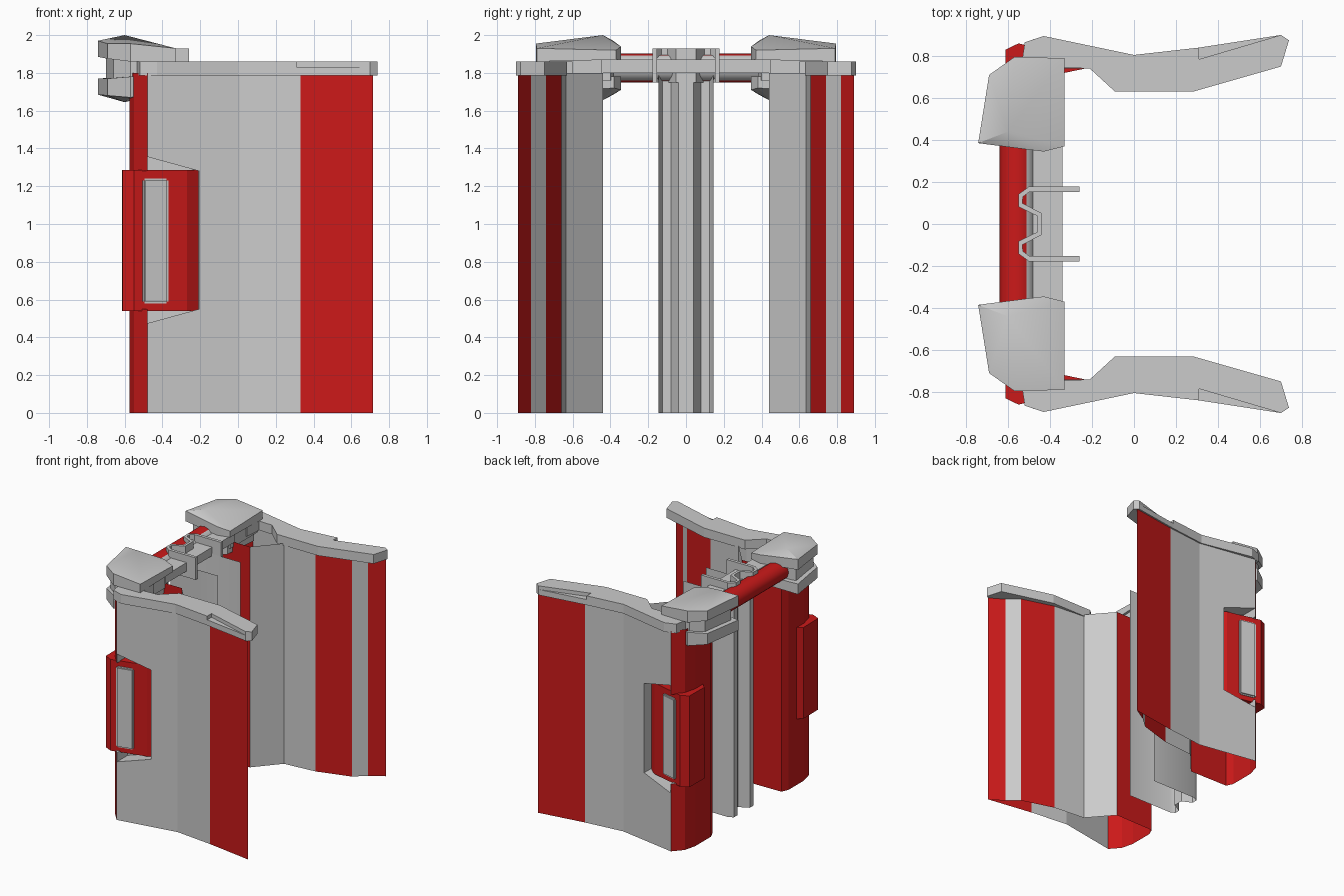
import bpy, bmesh, math

if "Cube" in bpy.data.objects:
    bpy.data.objects.remove(bpy.data.objects["Cube"])

red = bpy.data.materials.new("red")
red.diffuse_color = (0.6, 0.01, 0.01, 1)
red.use_nodes = True
red.node_tree.nodes["Principled BSDF"].inputs["Base Color"].default_value = red.diffuse_color
grey = bpy.data.materials.new("grey")
grey.diffuse_color = (0.6, 0.6, 0.6, 1)
grey.use_nodes = True
grey.node_tree.nodes["Principled BSDF"].inputs["Base Color"].default_value = grey.diffuse_color


def mirror_y(ob):
    md = ob.modifiers.new("mirror", 'MIRROR')
    md.use_axis = (False, True, False)


def finish(name, bm, mirror=False, mats=(), smooth=0, recalc=True):
    if recalc:
        bmesh.ops.recalc_face_normals(bm, faces=bm.faces)
    me = bpy.data.meshes.new(name)
    bm.to_mesh(me)
    bm.free()
    ob = bpy.data.objects.new(name, me)
    bpy.context.collection.objects.link(ob)
    for m in mats:
        me.materials.append(m)
    if smooth:
        bpy.ops.object.select_all(action='DESELECT')
        bpy.context.view_layer.objects.active = ob
        ob.select_set(True)
        bpy.ops.object.shade_smooth_by_angle(angle=math.radians(smooth))
    if mirror:
        mirror_y(ob)
    return ob


def prism(name, pts, z0, z1, mirror=False, mats=(), red_sides=(), peak=None, smooth=0):
    """Upright prism; z0/z1 may be per-point lists; peak makes a pointed cap."""
    n = len(pts)
    z0 = z0 if isinstance(z0, list) else [z0] * n
    z1 = z1 if isinstance(z1, list) else [z1] * n
    bm = bmesh.new()
    lo = [bm.verts.new((x, y, z)) for (x, y), z in zip(pts, z0)]
    hi = [bm.verts.new((x, y, z)) for (x, y), z in zip(pts, z1)]
    bm.faces.new(lo)
    for i in range(n):
        j = (i + 1) % n
        f = bm.faces.new((lo[i], lo[j], hi[j], hi[i]))
        f.material_index = 1 if i in red_sides else 0
    if peak:
        p = bm.verts.new(peak)
        for i in range(n):
            bm.faces.new((hi[i], hi[(i + 1) % n], p))
    else:
        bm.faces.new(hi)
    return finish(name, bm, mirror, mats, smooth)


def sheet(name, path, z0, z1, smooth=0):
    """Thin upright sheet along an open path."""
    bm = bmesh.new()
    lo = [bm.verts.new((x, y, z0)) for x, y in path]
    hi = [bm.verts.new((x, y, z1)) for x, y in path]
    for i in range(len(path) - 1):
        bm.faces.new((lo[i + 1], lo[i], hi[i], hi[i + 1]))
    return finish(name, bm, smooth=smooth, recalc=False)


def strip(path, t):
    """Closed outline of a band of thickness t that follows the path."""
    left, right = [], []
    for i, (x, y) in enumerate(path):
        a, b = path[max(i - 1, 0)], path[min(i + 1, len(path) - 1)]
        d = math.hypot(b[0] - a[0], b[1] - a[1])
        nx, ny = -(b[1] - a[1]) / d * t / 2, (b[0] - a[0]) / d * t / 2
        left.append((x + nx, y + ny))
        right.append((x - nx, y - ny))
    return left + right[::-1]


# hollow side walls wrapping round the rear corners
wall_pts = [(0.715, -0.89), (0.33, -0.83), (0.01, -0.795), (-0.48, -0.88),
            (-0.55, -0.80), (-0.575, -0.70), (-0.575, -0.50), (-0.55, -0.445),
            (-0.20, -0.44), (-0.03, -0.635), (0.24, -0.66), (0.51, -0.74), (0.60, -0.82)]
wall = prism("side_wall", wall_pts, 0, 1.80, mats=(grey, red),
             red_sides=(0, 3, 4, 5, 6, 7, 10, 12))

# recess behind the handle
bm = bmesh.new()
outline = [(-0.205, 0.55), (-0.205, 1.28), (-0.478, 1.355), (-0.478, 1.28),
           (-0.70, 1.28), (-0.70, 0.55), (-0.478, 0.55), (-0.478, 0.475)]
f = bm.faces.new([bm.verts.new((x, -1.0, z)) for x, z in outline])
ext = bmesh.ops.extrude_face_region(bm, geom=[f])
for v in ext["geom"]:
    if isinstance(v, bmesh.types.BMVert):
        v.co.y = -0.74
cutter = finish("recess_cutter", bm)
cutter.hide_render = True
md = wall.modifiers.new("recess", 'BOOLEAN')
md.object = cutter
md.operation = 'DIFFERENCE'
md.solver = 'EXACT'
bpy.context.view_layer.objects.active = wall
bpy.ops.object.modifier_apply(modifier="recess")
bpy.data.objects.remove(cutter)

# the wall shells are open at top and bottom
bm = bmesh.new()
bm.from_mesh(wall.data)
ends = [f for f in bm.faces if all(v.co.z < 0.001 for v in f.verts) or all(v.co.z > 1.799 for v in f.verts)]
bmesh.ops.delete(bm, geom=ends, context='FACES')
bm.to_mesh(wall.data)
bm.free()
mirror_y(wall)

# top rims: full lower layer, upper layer with the outer front corner cut away
rear = [(-0.43, -0.895), (-0.52, -0.865), (-0.56, -0.60), (-0.34, -0.60),
        (-0.33, -0.745), (-0.21, -0.74), (-0.09, -0.63), (0.28, -0.63), (0.70, -0.75)]
prism("rim_lower", rear + [(0.738, -0.875), (0.70, -0.90), (0.31, -0.84), (0.0, -0.805)],
      1.785, 1.83, True)
prism("rim_upper", rear + [(0.738, -0.875), (0.70, -0.90), (0.31, -0.785), (0.31, -0.84), (0.0, -0.805)],
      1.83, 1.86, True)

# side handles and their inset plates
prism("handle", [(-0.21, -0.745), (-0.27, -0.79), (-0.55, -0.86), (-0.612, -0.83),
                 (-0.615, -0.64), (-0.57, -0.60), (-0.33, -0.72)], 0.54, 1.285, True, (red,))
bm = bmesh.new()
bmesh.ops.create_cube(bm, size=1)
for v in bm.verts:
    x, y = v.co.x * 0.14, v.co.y * 0.03
    c, s = math.cos(0.245), math.sin(0.245)
    v.co = (-0.437 + c * x - s * y, -0.832 + s * x + c * y, 0.91 + v.co.z * 0.66)
bmesh.ops.bevel(bm, geom=bm.edges[:], offset=0.01, segments=2, affect='EDGES')
finish("handle_plate", bm, True, smooth=40)

# corner caps: upper block, neck and lower block
cap = [(-0.69, -0.71), (-0.742, -0.385), (-0.43, -0.345), (-0.33, -0.37), (-0.33, -0.79), (-0.57, -0.795)]
prism("cap_upper", cap, [1.875, 1.885, 1.87, 1.87, 1.86, 1.86],
      [1.955, 1.97, 1.94, 1.92, 1.93, 1.955], True, peak=(-0.60, -0.44, 2.0), smooth=30)
prism("cap_neck", [(-0.66, -0.70), (-0.70, -0.42), (-0.43, -0.38), (-0.35, -0.40),
                   (-0.35, -0.76), (-0.57, -0.77)], 1.76, 1.90, True)
prism("cap_lower", cap[:3] + [(-0.36, -0.38), (-0.36, -0.72), (-0.57, -0.795)],
      [1.77, 1.77, 1.78, 1.78, 1.78, 1.78],
      [1.68, 1.685, 1.71, 1.72, 1.70, 1.67], True, peak=(-0.60, -0.46, 1.645))

# rear cross bars between the caps, the round one red on its back
bm = bmesh.new()
bmesh.ops.create_cone(bm, cap_ends=True, segments=12, radius1=0.085, radius2=0.085, depth=0.9)
for v in bm.verts:
    v.co = (-0.555 + v.co.x, v.co.z, 1.825 + v.co.y * 0.9)
for f in bm.faces:
    f.material_index = 1 if f.calc_center_median().x < -0.53 else 0
finish("cross_bar_round", bm, mats=(grey, red), smooth=40)
prism("cross_bar_flat", [(-0.48, -0.45), (-0.34, -0.45), (-0.34, 0.45), (-0.48, 0.45)], 1.80, 1.87)

# clip holding the central column
half = [(-0.26, 0.165), (-0.50, 0.165), (-0.54, 0.135), (-0.54, 0.09), (-0.45, 0.045)]
path = half + [(x, -y) for x, y in half[::-1]]
prism("clip", strip(path, 0.025), 1.75, 1.93)

# central folded column, a thin open channel
half = [(-0.08, 0.145), (-0.48, 0.145), (-0.52, 0.125), (-0.52, 0.08), (-0.44, 0.04)]
sheet("centre_column", half + [(x, -y) for x, y in half[::-1]], 0, 1.82, smooth=50)
